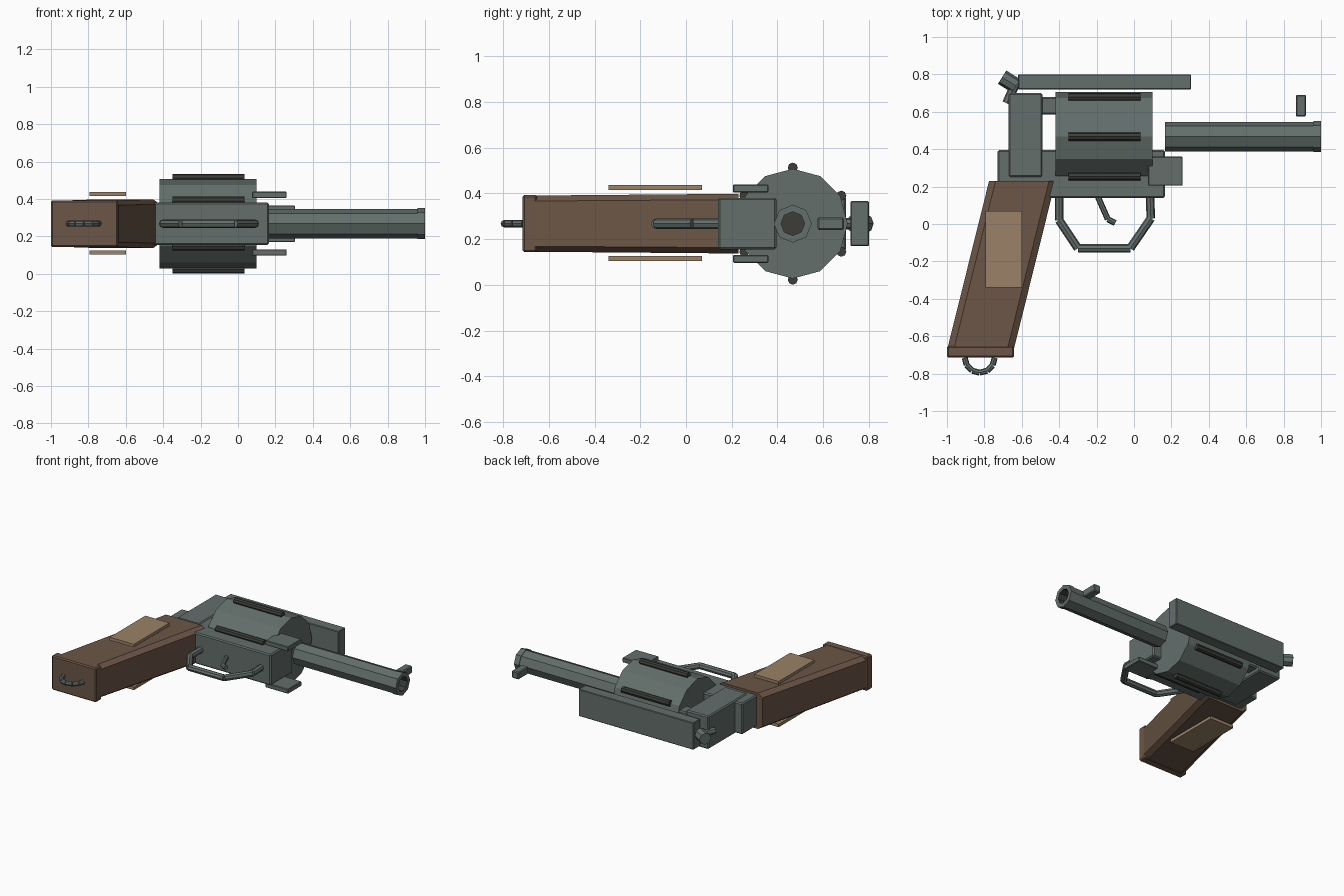
import bpy, bmesh, math
from mathutils import Vector

if "Cube" in bpy.data.objects:
    bpy.data.objects.remove(bpy.data.objects["Cube"])

ZC = 0.268   # mid-plane of the whole model
CY = 0.467   # y of the bore axis


def material(name, rgb):
    m = bpy.data.materials.new(name)
    m.diffuse_color = (*rgb, 1)
    m.use_nodes = True
    m.node_tree.nodes["Principled BSDF"].inputs["Base Color"].default_value = m.diffuse_color
    return m


STEEL = material("grey_green_steel", (0.125, 0.158, 0.148))
DARK = material("dark_steel", (0.045, 0.048, 0.040))
WOOD = material("brown_wood", (0.148, 0.093, 0.061))
PANEL = material("light_wood", (0.328, 0.223, 0.136))


def finish(name, bm, *mats):
    bmesh.ops.recalc_face_normals(bm, faces=bm.faces)
    me = bpy.data.meshes.new(name)
    bm.to_mesh(me)
    bm.free()
    for m in mats:
        me.materials.append(m)
    ob = bpy.data.objects.new(name, me)
    bpy.context.collection.objects.link(ob)
    return ob


def box(name, x0, x1, y0, y1, z0, z1, mat, bevel=0.008):
    bm = bmesh.new()
    bmesh.ops.create_cube(bm, size=1)
    for v in bm.verts:
        v.co = ((x0 + x1) / 2 + v.co.x * (x1 - x0),
                (y0 + y1) / 2 + v.co.y * (y1 - y0),
                (z0 + z1) / 2 + v.co.z * (z1 - z0))
    ob = finish(name, bm, mat)
    if bevel:
        mod = ob.modifiers.new("edge", 'BEVEL')
        mod.width, mod.segments = bevel, 1
    return ob


def mid_box(name, x0, x1, y0, y1, half, mat, bevel=0.008):
    return box(name, x0, x1, y0, y1, ZC - half, ZC + half, mat, bevel)


def rods(name, points, r, mat, sides=8):
    """Straight rods joining consecutive points."""
    bm = bmesh.new()
    for a, b in zip(points, points[1:]):
        a, b = Vector(a), Vector(b)
        d = b - a
        new = bmesh.ops.create_cone(bm, cap_ends=True, segments=sides,
                                    radius1=r, radius2=r, depth=d.length)["verts"]
        rot = d.to_track_quat('Z', 'Y')
        for v in new:
            v.co = rot @ v.co + (a + b) / 2
    return finish(name, bm, mat)


def flat(points):
    return [(x, y, ZC) for x, y in points]


# frame, rear shield, strap and sight
mid_box("frame", -0.73, 0.165, 0.14, 0.395, 0.113, STEEL)
mid_box("rear_frame", -0.67, -0.49, 0.25, 0.70, 0.12, STEEL)
mid_box("recoil_plate", -0.50, -0.41, 0.585, 0.68, 0.09, STEEL)
mid_box("top_strap", -0.62, 0.305, 0.72, 0.80, 0.098, STEEL, 0.004)
mid_box("front_sight", 0.865, 0.92, 0.575, 0.69, 0.027, STEEL, 0.006)
for side, z in (("upper", 0.422), ("lower", 0.114)):
    box("yoke_plate_" + side, 0.075, 0.26, 0.205, 0.36, z - 0.017, z + 0.017, STEEL, 0.004)

# cylinder with six dark ribs
rods("cylinder", [(-0.42, CY, ZC), (0.10, CY, ZC)], 0.24, STEEL, 12)
for i in range(6):
    a = math.radians(90 + 60 * i)
    y, z = CY + 0.245 * math.cos(a), ZC + 0.245 * math.sin(a)
    rods(f"cylinder_rib_{i + 1}", [(-0.35, y, z), (0.035, y, z)], 0.022, DARK, 8)

# hollow barrel with muzzle ring
profile = [(0.165, 0), (0.165, 0.079), (0.96, 0.079), (0.96, 0.083),
           (1.0, 0.083), (1.0, 0.052), (0.88, 0.052), (0.88, 0)]
bm = bmesh.new()
rings = [[bm.verts.new((x, CY + r * math.cos(k * math.pi / 4), ZC + r * math.sin(k * math.pi / 4)))
          for k in range(8)] for x, r in profile]
for i, (a, b) in enumerate(zip(rings, rings[1:])):
    for k in range(8):
        n = (k + 1) % 8
        f = bm.faces.new((a[k], a[n], b[n], b[k]))
        f.material_index = 1 if i >= 5 else 0
bmesh.ops.remove_doubles(bm, verts=bm.verts, dist=0.0001)
finish("barrel", bm, STEEL, DARK)

# hammer
rods("hammer_arm", flat([(-0.68, 0.645), (-0.63, 0.76)]), 0.025, STEEL)
rods("hammer_spur", flat([(-0.705, 0.785), (-0.63, 0.738)]), 0.042, STEEL)

# trigger guard and trigger
rods("trigger_guard", flat([(-0.40, 0.16), (-0.40, 0.02), (-0.30, -0.13),
                            (-0.02, -0.13), (0.09, 0.03), (0.085, 0.16)]), 0.023, STEEL)
rods("trigger", flat([(-0.195, 0.15), (-0.14, 0.025), (-0.10, 0.005)]), 0.016, STEEL)

# raked grip with chamfered corners
W, H, C, D = 0.178, 0.128, 0.035, 0.025
section = [(W, H - D), (W - C, H), (C - W, H), (-W, H - D),
           (-W, D - H), (C - W, -H), (W - C, -H), (W, D - H)]
bm = bmesh.new()
low = [bm.verts.new((-0.818 + x, -0.66, ZC + z * 0.96)) for x, z in section]
top = [bm.verts.new((-0.597 + x, 0.23, ZC + z * 1.02)) for x, z in section]
bm.faces.new(low)
bm.faces.new(top)
for k in range(8):
    n = (k + 1) % 8
    bm.faces.new((low[k], low[n], top[n], top[k]))
finish("grip", bm, WOOD)
mid_box("grip_cap", -1.0, -0.642, -0.715, -0.652, 0.125, WOOD)

# grip panels on both sides
for side, z in (("upper", 0.426), ("lower", 0.115)):
    box("grip_panel_" + side, -0.795, -0.60, -0.34, 0.07, z - 0.011, z + 0.011, PANEL, 0)

# lanyard ring below the cap
rods("lanyard_ring", flat([(-0.825 + 0.08 * math.cos(math.pi + k * math.pi / 6),
                            -0.715 + 0.08 * math.sin(math.pi + k * math.pi / 6))
                           for k in range(7)]), 0.016, STEEL)
